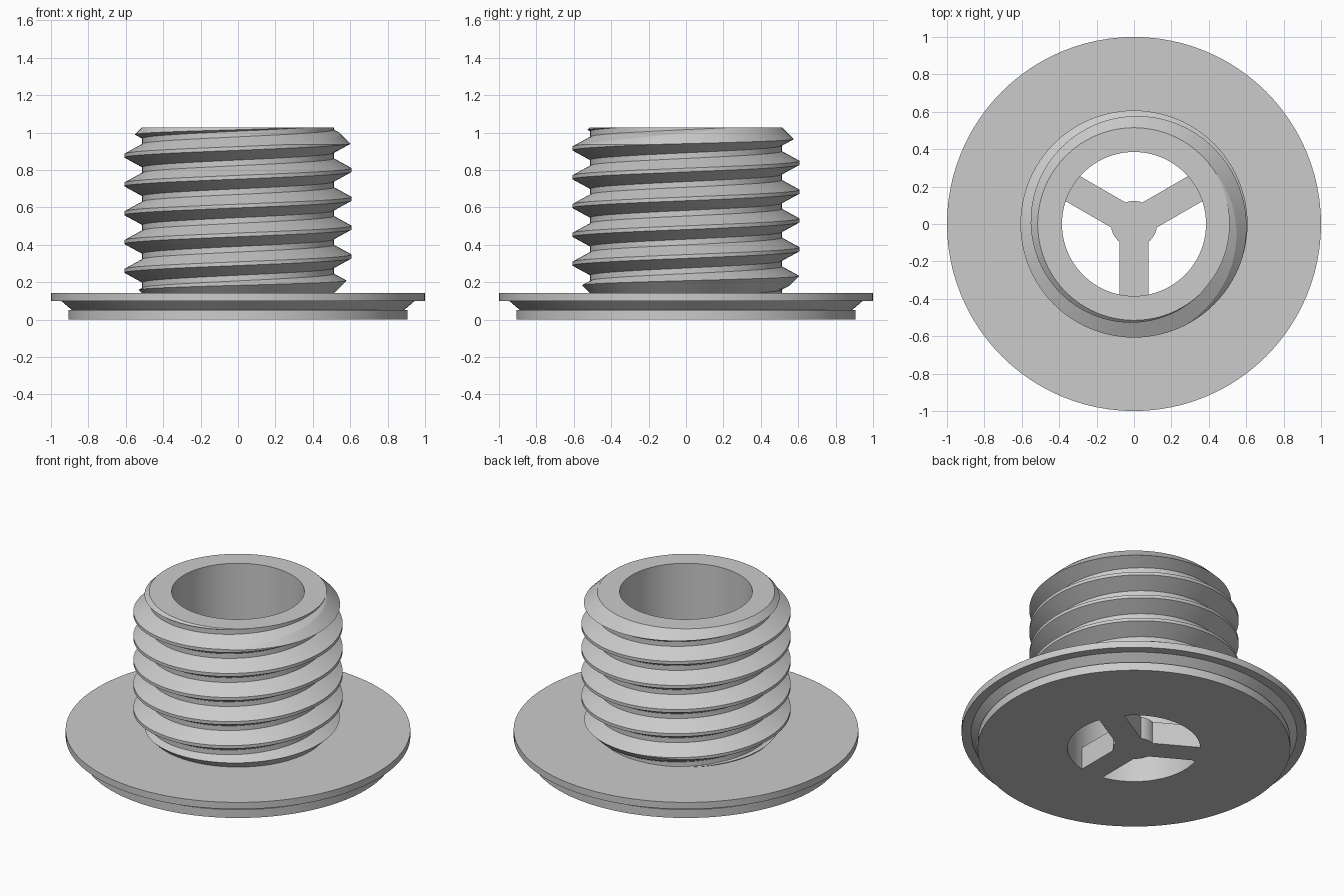
import bpy, bmesh, math

cube = bpy.data.objects.get("Cube")
if cube:
    bpy.data.objects.remove(cube, do_unlink=True)

SEG = 96            # segments per full turn
BORE = 0.385
FLANGE_TOP = 0.143
TOP = 1.028
PITCH = 0.154
ROOT, CREST = 0.512, 0.607

grey = bpy.data.materials.new("plain_grey")
grey.use_nodes = True
grey.diffuse_color = (0.6, 0.6, 0.6, 1)
grey.node_tree.nodes["Principled BSDF"].inputs["Base Color"].default_value = (0.6, 0.6, 0.6, 1)


def make_object(name, bm):
    bmesh.ops.recalc_face_normals(bm, faces=bm.faces)
    mesh = bpy.data.meshes.new(name)
    bm.to_mesh(mesh)
    bm.free()
    mesh.materials.append(grey)
    obj = bpy.data.objects.new(name, mesh)
    bpy.context.collection.objects.link(obj)
    return obj


def activate(obj):
    bpy.ops.object.select_all(action='DESELECT')
    obj.select_set(True)
    bpy.context.view_layer.objects.active = obj


def smooth(obj):
    activate(obj)
    bpy.ops.object.shade_smooth_by_angle(angle=math.radians(9))


def polar(r, a, z=0.0):
    return (r * math.cos(a), r * math.sin(a), z)


def lathe(name, profile):
    """Revolve a closed (radius, height) profile around z."""
    bm = bmesh.new()
    rings = [[bm.verts.new(polar(r, math.tau * s / SEG, z)) for r, z in profile]
             for s in range(SEG)]
    n = len(profile)
    for s in range(SEG):
        a, b = rings[s], rings[(s + 1) % SEG]
        for j in range(n):
            k = (j + 1) % n
            bm.faces.new((a[j], b[j], b[k], a[k]))
    return make_object(name, bm)


def thread_solid(name, z0, turns):
    """Helical ridge winding up around a solid core, closed at both ends."""
    section = [(ROOT, 0.0), (ROOT, 0.03), (CREST, 0.082), (CREST, 0.102)]
    bm = bmesh.new()
    last = SEG * turns
    grid = {}
    for s in range(last + SEG + 1):
        for j, (r, h) in enumerate(section):
            if j == 0 or s <= last:
                z = z0 + h + PITCH * s / SEG
                grid[s, j] = bm.verts.new(polar(r, math.tau * s / SEG, z))
        if s >= SEG:
            grid[s - SEG, 4] = grid[s, 0]
    for s in range(last):
        for j in range(4):
            bm.faces.new((grid[s, j], grid[s + 1, j], grid[s + 1, j + 1], grid[s, j + 1]))
    # Close each open end with a fan to the axis
    low = bm.verts.new((0, 0, z0 - 0.03))
    high = bm.verts.new((0, 0, z0 + PITCH * (turns + 1) + 0.03))
    for e in [e for e in bm.edges if e.is_boundary]:
        apex = low if e.verts[0].co.z < TOP / 2 else high
        bm.faces.new((e.verts[0], e.verts[1], apex))
    return make_object(name, bm)


# Flange with undercut rim
flange = lathe("flange", [(BORE, 0), (0.907, 0), (0.907, 0.053), (0.89, 0.053),
                          (0.945, 0.1), (1, 0.1), (1, FLANGE_TOP), (BORE, FLANGE_TOP)])
smooth(flange)

# Threaded sleeve: chamfered tube trimmed to the helix
sleeve = lathe("threaded_sleeve", [(BORE, FLANGE_TOP), (0.515, FLANGE_TOP),
                                   (0.63, FLANGE_TOP + 0.115), (0.63, TOP - 0.115),
                                   (0.515, TOP), (BORE, TOP)])
helix = thread_solid("thread_cutter", 0.80 - 0.092 - 5 * PITCH, 8)
helix.hide_render = True
trim = sleeve.modifiers.new("thread", 'BOOLEAN')
trim.operation = 'INTERSECT'
trim.solver = 'EXACT'
trim.object = helix
activate(sleeve)
bpy.ops.object.modifier_apply(modifier=trim.name)
bpy.data.objects.remove(helix, do_unlink=True)
smooth(sleeve)

# Three-spoke web with round hub across the bore
HUB, HALF = 0.123, 0.077
end_a, hub_a = math.asin(HALF / BORE), math.asin(HALF / HUB)
outline = []
for k in range(3):
    a = math.radians(30 + 120 * k)
    for i in range(7):
        outline.append(polar(BORE + 0.001, a + end_a * (i / 3 - 1)))
    sweep = math.radians(120) - 2 * hub_a
    for i in range(11):
        outline.append(polar(HUB, a + hub_a + sweep * i / 10))
bm = bmesh.new()
base = bm.faces.new([bm.verts.new(p) for p in outline])
walls = bmesh.ops.extrude_face_region(bm, geom=[base], use_keep_orig=True)
bmesh.ops.translate(bm, vec=(0, 0, FLANGE_TOP),
                    verts=[v for v in walls["geom"] if isinstance(v, bmesh.types.BMVert)])
smooth(make_object("spoke_web", bm))
